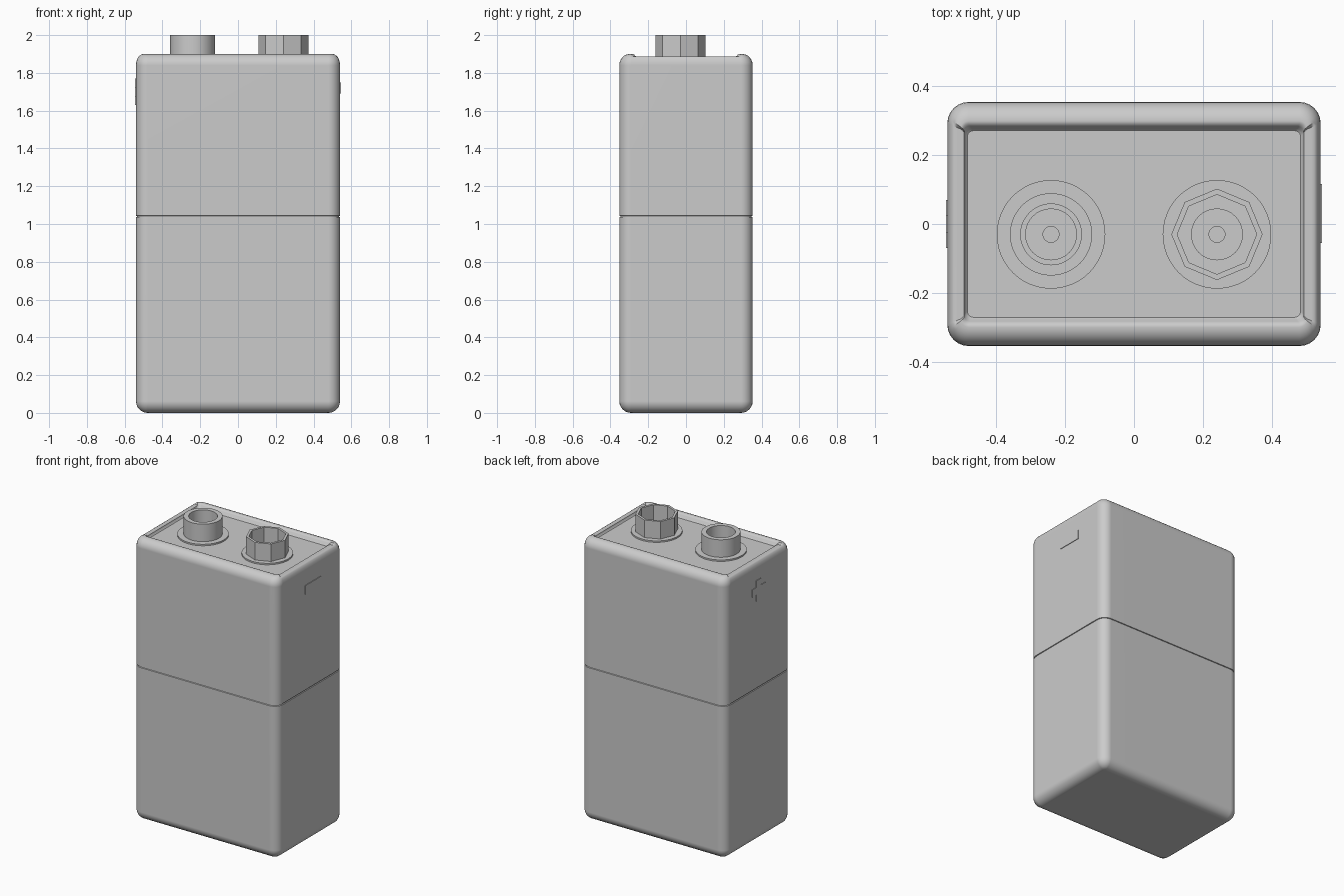
import bpy, bmesh, math

cube = bpy.data.objects.get("Cube")
if cube:
    bpy.data.objects.remove(cube, do_unlink=True)

grey = bpy.data.materials.new("light grey")
grey.use_nodes = True
grey.diffuse_color = (0.6, 0.6, 0.6, 1)
grey.node_tree.nodes["Principled BSDF"].inputs["Base Color"].default_value = grey.diffuse_color

HX, HY, R = 0.54, 0.353, 0.062
FLOOR, END_RIM = 1.872, 1.888


def finish(bm, name, smooth=True):
    bmesh.ops.recalc_face_normals(bm, faces=bm.faces)
    mesh = bpy.data.meshes.new(name)
    bm.to_mesh(mesh)
    bm.free()
    mesh.materials.append(grey)
    obj = bpy.data.objects.new(name, mesh)
    bpy.context.collection.objects.link(obj)
    if smooth:
        bpy.ops.object.select_all(action="DESELECT")
        obj.select_set(True)
        bpy.context.view_layer.objects.active = obj
        bpy.ops.object.shade_smooth_by_angle(angle=math.radians(35))
    return obj


def bridge(bm, a, b):
    n = len(a)
    for i in range(n):
        bm.faces.new((a[i], a[(i + 1) % n], b[(i + 1) % n], b[i]))


def rounded_ring(bm, ix, iy, z, ends=None):
    """Rounded rectangle inset from the casing; ends caps the height of the short sides."""
    hx, hy = HX - ix, HY - iy
    r = max(R - min(ix, iy), 0.018)
    verts, steps = [], 6
    for q, (sx, sy) in enumerate(((1, 1), (-1, 1), (-1, -1), (1, -1))):
        for k in range(steps + 1):
            a = math.pi / 2 * (q + k / steps)
            y = sy * (hy - r) + r * math.sin(a)
            low = ends is not None and abs(y) < hy - r + 1e-4
            verts.append(bm.verts.new((sx * (hx - r) + r * math.cos(a), y, min(z, ends) if low else z)))
    return verts


# Casing: rounded bottom, seam groove, raised rim and recessed top
bm = bmesh.new()
rings = []
for k in range(7):
    a = math.pi / 2 * k / 6
    inset = R * (1 - math.sin(a))
    rings.append(rounded_ring(bm, inset, inset, R * (1 - math.cos(a))))
for inset, dz in ((0, -0.004), (0.005, -0.002), (0.005, 0.002), (0, 0.004)):
    rings.append(rounded_ring(bm, inset, inset, 1.04 + dz))
for k in range(7):
    a = math.pi / 2 * k / 6
    inset = 0.055 * (1 - math.cos(a))
    rings.append(rounded_ring(bm, inset * 0.7, inset, 1.84 + 0.06 * math.sin(a), END_RIM))
for ix, iy, z in ((0.044, 0.064, 1.898), (0.049, 0.071, 1.890), (0.052, 0.077, 1.878), (0.058, 0.083, FLOOR)):
    rings.append(rounded_ring(bm, ix, iy, z, END_RIM))
for a, b in zip(rings, rings[1:]):
    bridge(bm, a, b)
bm.faces.new(rings[0])
bm.faces.new(rings[-1])
casing = finish(bm, "casing")
casing.modifiers.new("even_normals", "WEIGHTED_NORMAL").keep_sharp = True


def turned(name, x, profile, sides, smooth=True):
    """Lathe a (radius, height) profile about a terminal axis."""
    bm = bmesh.new()
    loops = [[bm.verts.new((x + r * math.cos(math.tau * i / sides),
                            -0.03 + r * math.sin(math.tau * i / sides), z))
              for i in range(sides)] for r, z in profile]
    for a, b in zip(loops, loops[1:]):
        bridge(bm, a, b)
    bm.faces.new(loops[0])
    bm.faces.new(loops[-1])
    return finish(bm, name, smooth)


# Terminals: base washer, hollow snap and inner rivet
for label, x, outer, inner, sides in (("round", -0.24, 0.119, 0.088, 48),
                                      ("octagonal", 0.24, 0.132, 0.115, 8)):
    turned(label + "_washer", x, ((0.157, FLOOR - 0.01), (0.157, 1.882)), 48)
    turned(label + "_snap", x, ((outer, 1.875), (outer, 2.0), (inner, 2.0), (inner, 1.885)),
           sides, sides > 8)
    turned(label + "_rivet", x, ((0.075, 1.88), (0.075, 1.895), (0.023, 1.895), (0.023, 1.888)), 32)


# Polarity marks: thin raised bars on the short sides
def bar(bm, x, y, z, wide, tall):
    made = bmesh.ops.create_cube(bm, size=1)["verts"]
    bmesh.ops.scale(bm, vec=(0.008, wide, tall), verts=made)
    bmesh.ops.translate(bm, vec=(x, y, z), verts=made)


bm = bmesh.new()
bar(bm, HX, 0.03, 1.72, 0.17, 0.06)
finish(bm, "minus_mark", False)

bm = bmesh.new()
for wide, tall in ((0.14, 0.05), (0.05, 0.14)):
    bar(bm, -HX, 0, 1.70, wide, tall)
finish(bm, "plus_mark", False)
